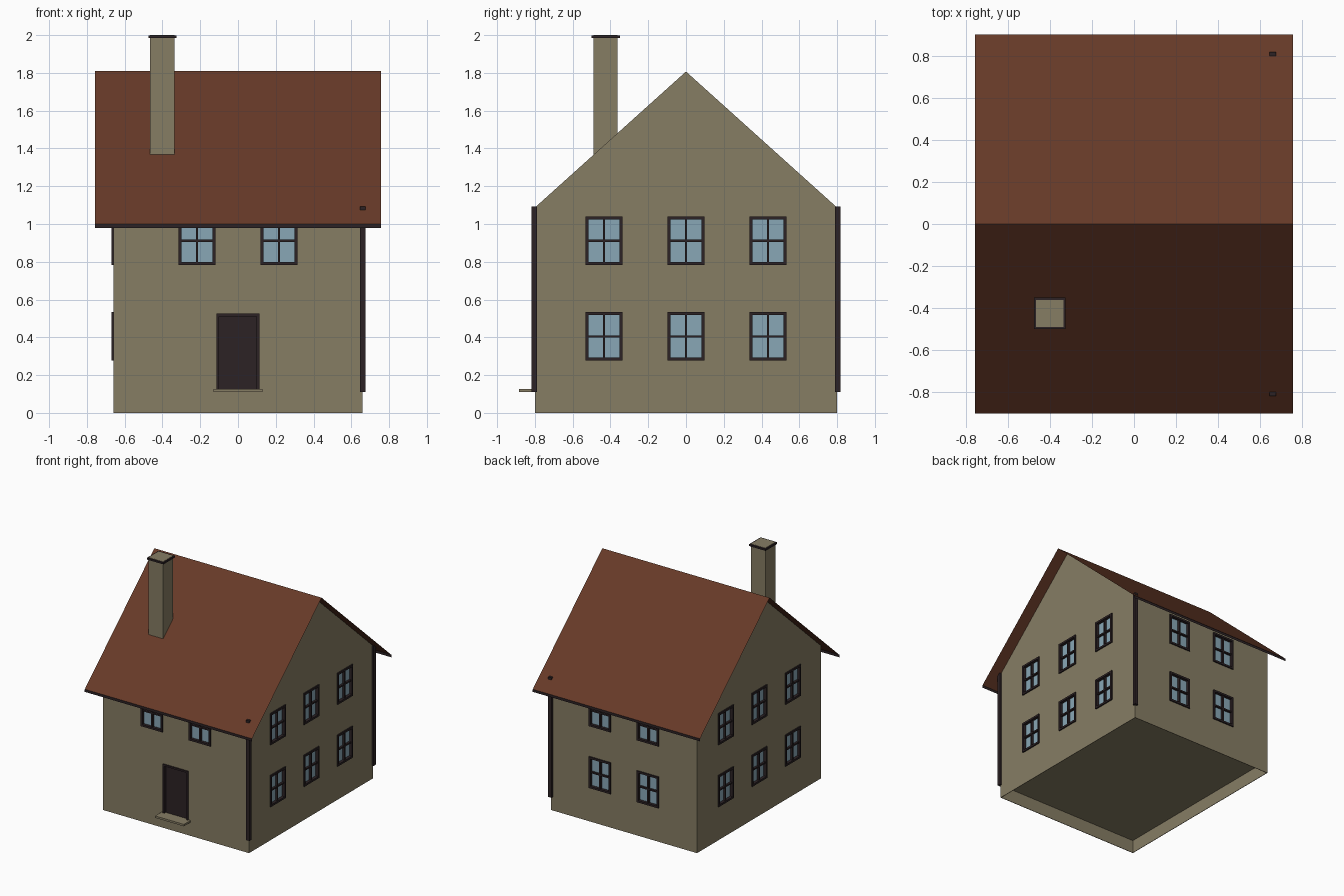
import bpy, bmesh
from math import pi
from mathutils import Matrix, Vector

default = bpy.data.objects.get("Cube")
if default:
    bpy.data.objects.remove(default, do_unlink=True)


def material(name, rgb):
    m = bpy.data.materials.new(name)
    m.use_nodes = True
    m.diffuse_color = (*rgb, 1)
    bsdf = m.node_tree.nodes["Principled BSDF"]
    bsdf.inputs["Base Color"].default_value = (*rgb, 1)
    bsdf.inputs["Roughness"].default_value = 0.9
    return m


PLASTER = material("plaster", (0.24, 0.205, 0.127))
TILE = material("roof_tile", (0.135, 0.042, 0.021))
TRIM = material("dark_trim", (0.025, 0.016, 0.018))
GLASS = material("window_glass", (0.25, 0.39, 0.47))


def box(bm, lo, hi, matrix=Matrix()):
    """Add an axis-aligned box between two corners, then place it."""
    lo, hi = Vector(lo), Vector(hi)
    place = matrix @ Matrix.Translation((lo + hi) / 2) @ Matrix.Diagonal((*(hi - lo), 1))
    bmesh.ops.create_cube(bm, size=1, matrix=place)


def finish(name, bm, *mats):
    mesh = bpy.data.meshes.new(name)
    bm.to_mesh(mesh)
    bm.free()
    for m in mats:
        mesh.materials.append(m)
    obj = bpy.data.objects.new(name, mesh)
    bpy.context.scene.collection.objects.link(obj)
    return obj


def sweep_x(bm, profile, half, closed):
    """Sweep a (y, z) profile along x from -half to half."""
    left = [bm.verts.new((-half, y, z)) for y, z in profile]
    right = [bm.verts.new((half, y, z)) for y, z in profile]
    n = len(profile)
    for i in range(n if closed else n - 1):
        j = (i + 1) % n
        bm.faces.new((left[i], right[i], right[j], left[j]))
    if closed:
        bm.faces.new(left)
        bm.faces.new(right)
        bmesh.ops.recalc_face_normals(bm, faces=bm.faces[:])


HALF_X, HALF_Y = 0.66, 0.80
RIDGE, EAVE = 1.81, 1.09

# Openings: a wall matrix makes local x run along the wall and local y inward
frames, panes, cutters, door = (bmesh.new() for _ in range(4))
RECESS, PROUD = 0.02, -0.01


def frame_bars(matrix, x0, x1, z0, z1, w, sill=True):
    box(frames, (x0, PROUD, z0), (x0 + w, RECESS, z1), matrix)
    box(frames, (x1 - w, PROUD, z0), (x1, RECESS, z1), matrix)
    box(frames, (x0 + w, PROUD, z1 - w), (x1 - w, RECESS, z1), matrix)
    if sill:
        box(frames, (x0 + w, PROUD, z0), (x1 - w, RECESS, z0 + w), matrix)


def window(matrix, cx, cz, w=0.098, h=0.128, t=0.016, bar=0.006):
    frame_bars(matrix, cx - w, cx + w, cz - h, cz + h, t)
    box(frames, (cx - bar, -0.004, cz - h + t), (cx + bar, RECESS, cz + h - t), matrix)
    box(frames, (cx - w + t, -0.003, cz - bar), (cx + w - t, RECESS, cz + bar), matrix)
    box(panes, (cx - w + t / 2, 0.014, cz - h + t / 2),
        (cx + w - t / 2, RECESS + 0.004, cz + h - t / 2), matrix)
    box(cutters, (cx - w + t / 2, -0.05, cz - h + t / 2),
        (cx + w - t / 2, RECESS, cz + h - t / 2), matrix)


def wall(angle, dist):
    return Matrix.Rotation(angle, 4, "Z") @ Matrix.Translation((0, -dist, 0))


front, back = wall(0, HALF_Y), wall(pi, HALF_Y)
LOWER, UPPER = 0.405, 0.911
for side in (wall(pi / 2, HALF_X), wall(-pi / 2, HALF_X)):
    for cx in (-0.434, 0, 0.434):
        for cz in (LOWER, UPPER):
            window(side, cx, cz)
for cx in (-0.217, 0.217):
    window(front, cx, UPPER)
    for cz in (LOWER, UPPER):
        window(back, cx, cz)

# Door in the front wall
frame_bars(front, -0.115, 0.113, 0.125, 0.525, 0.014, sill=False)
box(door, (-0.108, 0.012, 0.125), (0.106, 0.024, 0.518), front)
box(cutters, (-0.108, -0.05, 0.125), (0.106, RECESS, 0.518), front)

# Hollow below the floor
box(cutters, (0.004 - HALF_X, 0.004 - HALF_Y, -0.1), (HALF_X - 0.004, HALF_Y - 0.004, 0.107))

# Gabled house body with the openings cut out
bm = bmesh.new()
drop = 0.003
sweep_x(bm, [(-HALF_Y, 0), (HALF_Y, 0), (HALF_Y, EAVE - drop), (0, RIDGE - drop),
             (-HALF_Y, EAVE - drop)], HALF_X, True)
body = finish("house_walls", bm, PLASTER)
cutter = finish("opening_cutter", cutters, PLASTER)
cutter.hide_render = True
mod = body.modifiers.new("openings", "BOOLEAN")
mod.operation, mod.solver, mod.object = "DIFFERENCE", "EXACT", cutter
bpy.context.view_layer.update()
cut_mesh = bpy.data.meshes.new_from_object(body.evaluated_get(bpy.context.evaluated_depsgraph_get()))
body.modifiers.clear()
body.data = cut_mesh
bpy.data.objects.remove(cutter, do_unlink=True)

finish("window_and_door_frames", frames, TRIM)
finish("window_panes", panes, GLASS)
finish("front_door", door, TRIM)

# Doorstep
bm = bmesh.new()
box(bm, (-0.13, -0.885, 0.11), (0.13, -0.79, 0.126))
finish("doorstep", bm, PLASTER)

# Thin roof sheet with dark vertical eave boards
bm = bmesh.new()
sweep_x(bm, [(-0.9, 0.979), (-0.9, 1.0), (0, RIDGE), (0.9, 1.0), (0.9, 0.979)], 0.757, False)
bm.normal_update()
for f in bm.faces:
    f.material_index = 1 if abs(f.normal.z) < 0.1 else 0
finish("roof", bm, TILE, TRIM)

# Drainpipes on the two corners of one gable
for name, s in (("front_drainpipe", -1), ("back_drainpipe", 1)):
    bm = bmesh.new()
    box(bm, (0.645, min(s * 0.79, s * 0.818), 0.11), (0.675, max(s * 0.79, s * 0.818), 1.092))
    finish(name, bm, TRIM)

# Chimney and its rim
bm = bmesh.new()
box(bm, (-0.465, -0.49, 1.3), (-0.335, -0.362, 2.0))
finish("chimney", bm, PLASTER)
bm = bmesh.new()
box(bm, (-0.475, -0.5, 1.984), (-0.325, -0.35, 1.998))
finish("chimney_rim", bm, TRIM)
